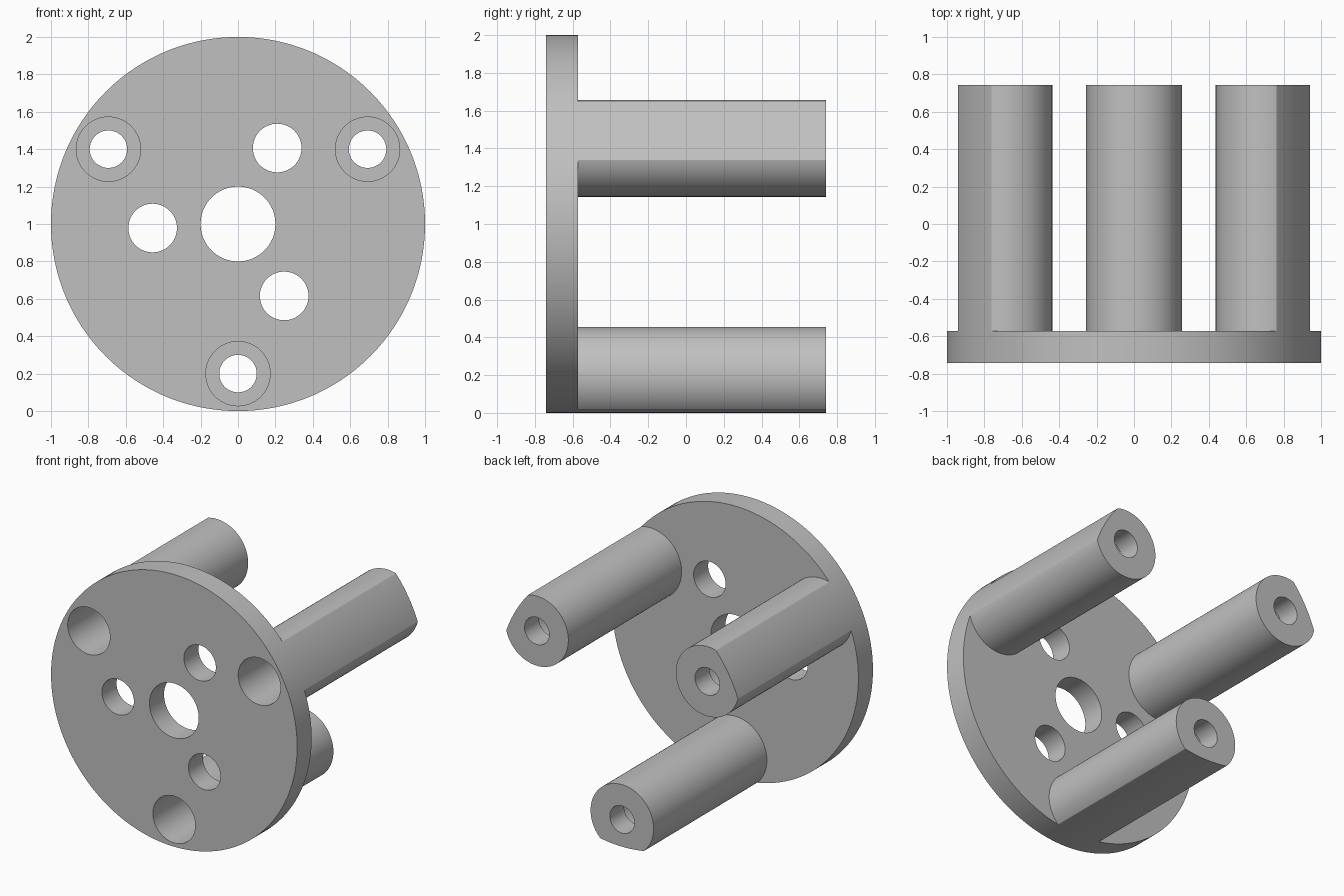
import bpy
import bmesh
from math import cos, sin, radians
from mathutils import Matrix

if "Cube" in bpy.data.objects:
    bpy.data.objects.remove(bpy.data.objects["Cube"])

FRONT, PLATE_BACK, BACK = -0.742, -0.573, 0.742
BORE_END = 0.575     # where the wide bore steps down to the narrow hole
OVER = 0.1           # overshoot for clean cuts
CENTRE_Z = 1.0

grey = bpy.data.materials.new("grey")
grey.use_nodes = True
colour = (0.53, 0.53, 0.53, 1)
grey.diffuse_color = colour
grey.node_tree.nodes["Principled BSDF"].inputs["Base Color"].default_value = colour


def cylinder(name, radius, y0, y1, x=0, z=0, sides=96):
    """Cylinder along y; x and z are measured from the plate centre."""
    bm = bmesh.new()
    place = Matrix.Translation((x, (y0 + y1) / 2, CENTRE_Z + z)) @ Matrix.Rotation(radians(90), 4, "X")
    bmesh.ops.create_cone(bm, cap_ends=True, segments=sides, radius1=radius,
                          radius2=radius, depth=y1 - y0, matrix=place)
    mesh = bpy.data.meshes.new(name)
    bm.to_mesh(mesh)
    bm.free()
    mesh.materials.append(grey)
    obj = bpy.data.objects.new(name, mesh)
    bpy.context.collection.objects.link(obj)
    return obj


def combine(target, tool, operation):
    """Apply a boolean and remove the tool object."""
    mod = target.modifiers.new("boolean", "BOOLEAN")
    mod.operation = operation
    mod.solver = "EXACT"
    mod.object = tool
    bpy.context.view_layer.objects.active = target
    bpy.ops.object.modifier_apply(modifier=mod.name)
    bpy.data.objects.remove(tool)


def ring(distance, start):
    """Three points spaced evenly around the plate centre."""
    for k in range(3):
        a = radians(start + 120 * k)
        yield distance * cos(a), distance * sin(a)


# Oversized plate and round posts, trimmed together to one flush rim
body = cylinder("plate_with_posts", 1.2, FRONT, PLATE_BACK)
for x, z in ring(0.8, 30):
    combine(body, cylinder("post", 0.256, FRONT + 0.08, BACK, x, z), "UNION")
combine(body, cylinder("rim_trim", 1.0, FRONT - OVER, BACK + OVER, sides=192), "INTERSECT")

# Stepped bores through the posts
for x, z in ring(0.8, 30):
    combine(body, cylinder("wide_bore", 0.172, FRONT - OVER, BORE_END, x, z), "DIFFERENCE")
    combine(body, cylinder("narrow_hole", 0.1, BORE_END - OVER, BACK + OVER, x, z), "DIFFERENCE")

# Centre hole and three plate holes
combine(body, cylinder("centre_hole", 0.2, FRONT - OVER, PLATE_BACK + OVER), "DIFFERENCE")
for x, z in ring(0.457, 62.7):
    combine(body, cylinder("plate_hole", 0.13, FRONT - OVER, PLATE_BACK + OVER, x, z), "DIFFERENCE")

# Smooth the round walls, keep the edges crisp
bpy.ops.object.select_all(action="DESELECT")
body.select_set(True)
bpy.context.view_layer.objects.active = body
bpy.ops.object.shade_smooth_by_angle(angle=radians(30))
